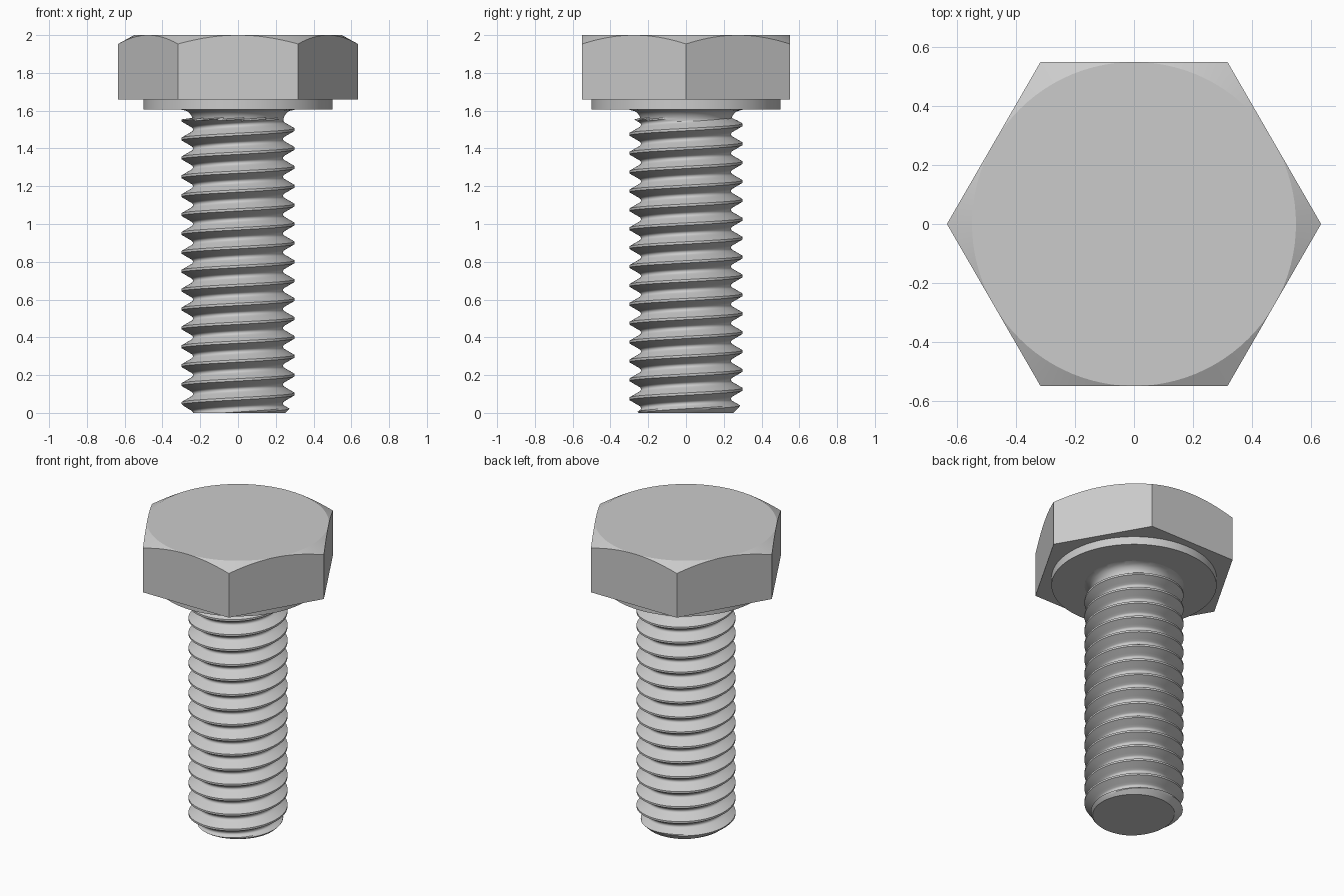
import bpy, bmesh
from math import sin, cos, pi, sqrt, radians

if "Cube" in bpy.data.objects:
    bpy.data.objects.remove(bpy.data.objects["Cube"])

N = 96                       # segments around the axis
PITCH, MAJOR = 0.1, 0.30     # thread pitch and crest radius
SEAT, HEAD_Z, TOP = 1.605, 1.658, 2.0
FLAT = 0.55                  # half width across flats


def finish(name, bm, angle):
    bmesh.ops.remove_doubles(bm, verts=bm.verts, dist=1e-5)
    bmesh.ops.recalc_face_normals(bm, faces=bm.faces)
    me = bpy.data.meshes.new(name)
    bm.to_mesh(me)
    bm.free()
    ob = bpy.data.objects.new(name, me)
    bpy.context.collection.objects.link(ob)
    bpy.ops.object.select_all(action='DESELECT')
    ob.select_set(True)
    bpy.context.view_layer.objects.active = ob
    bpy.ops.object.shade_smooth_by_angle(angle=radians(angle))


# Hexagon head with conical chamfer and round washer face
def hex_radius(a):
    return FLAT / cos((a % (pi / 3)) - pi / 6)


bm = bmesh.new()
profile = [
    lambda a: (FLAT, TOP),
    lambda a: (hex_radius(a), TOP - (hex_radius(a) - FLAT) * 0.55),
    lambda a: (hex_radius(a), HEAD_Z),
    lambda a: (0.5, HEAD_Z),
    lambda a: (0.5, SEAT),
    lambda a: (MAJOR, SEAT),
]
rings = []
for point in profile:
    ring = []
    for i in range(N):
        a = 2 * pi * i / N
        r, z = point(a)
        ring.append(bm.verts.new((r * cos(a), r * sin(a), z)))
    rings.append(ring)
bm.faces.new(rings[0])
for lo, hi in zip(rings, rings[1:]):
    for i in range(N):
        j = (i + 1) % N
        bm.faces.new((lo[i], lo[j], hi[j], hi[i]))
finish("hex_head", bm, 20)


# Threaded shank: 60 degree thread, rounded root, end chamfer, fillet at the head
def shank_radius(a, z):
    u = ((z - PITCH * a / (2 * pi)) / PITCH) % 1.0
    d = min(u, 1 - u) * PITCH
    if d < PITCH / 16:
        r = MAJOR
    elif d < PITCH * 3 / 8:
        r = MAJOR - (d - PITCH / 16) * sqrt(3)
    else:
        R = 0.01443
        r = 0.2531 - sqrt(R * R - (PITCH / 2 - d) ** 2)
    r = min(r, 0.25 + z)
    f = z - (SEAT - 0.06)
    if f > 0:
        r = max(r if f < 0.01 else 0.24, MAJOR - sqrt(max(0, 0.0036 - f * f)))
    return r


# Grid rows follow the helix so the crest edges stay crisp
half = [0.0625, 0.14, 0.22, 0.30, 0.375, 0.415, 0.455]
steps = [0.0] + half + [0.5] + [1 - h for h in reversed(half)]
M = len(steps)
rows = (int(SEAT / PITCH) + 4) * M
bm = bmesh.new()
grid = []
for q in range(rows):
    s = (q // M - 2 + steps[q % M]) * PITCH
    row = []
    for i in range(N):
        a = 2 * pi * i / N
        z = min(max(s + PITCH * i / N, 0.0), SEAT)
        r = shank_radius(a, z)
        row.append(bm.verts.new((r * cos(a), r * sin(a), z)))
    grid.append(row)
for q in range(rows - 1):
    for i in range(N):
        # the last column joins the first one a full turn higher
        j, p = (i + 1, q) if i < N - 1 else (0, q + M)
        if p + 1 < rows:
            bm.faces.new((grid[q][i], grid[p][j], grid[p + 1][j], grid[q + 1][i]))
bmesh.ops.remove_doubles(bm, verts=bm.verts, dist=1e-5)
# Flat end face
ends = [e for e in bm.edges if e.is_boundary and all(v.co.z < 1e-4 for v in e.verts)]
bmesh.ops.holes_fill(bm, edges=ends, sides=0)
finish("threaded_shank", bm, 28)
